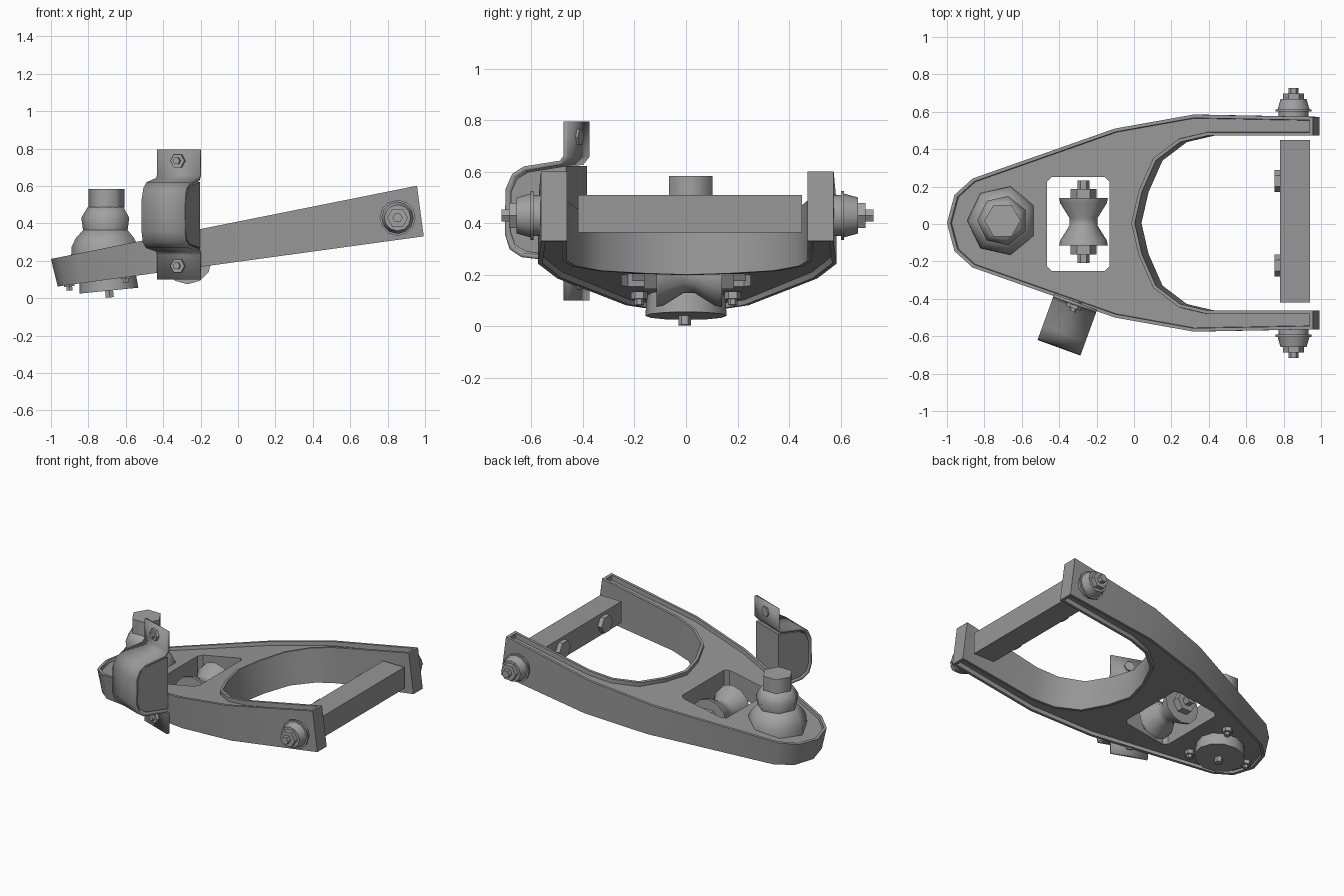
import bpy, bmesh, math
from mathutils import Vector, Matrix

if "Cube" in bpy.data.objects:
    bpy.data.objects.remove(bpy.data.objects["Cube"])

CY = 0.005  # centre line of the arm


def grey(name, v):
    m = bpy.data.materials.new(name)
    m.diffuse_color = (v, v, v, 1)
    m.use_nodes = True
    m.node_tree.nodes["Principled BSDF"].inputs["Base Color"].default_value = m.diffuse_color
    return m


ARM_GREY = grey("dark_grey", 0.155 * 2)
PART_GREY = grey("mid_grey", 0.36)


def finish(name, bm, mat, smooth=None):
    bmesh.ops.recalc_face_normals(bm, faces=bm.faces)
    me = bpy.data.meshes.new(name)
    bm.to_mesh(me)
    bm.free()
    me.materials.append(mat)
    ob = bpy.data.objects.new(name, me)
    bpy.context.collection.objects.link(ob)
    if smooth:
        shade(ob, smooth)
    return ob


def shade(ob, degrees):
    bpy.ops.object.select_all(action='DESELECT')
    bpy.context.view_layer.objects.active = ob
    ob.select_set(True)
    bpy.ops.object.shade_smooth_by_angle(angle=math.radians(degrees))


def lathe(name, profile, n, loc, axis, smooth=None):
    """Closed solid of revolution: profile of (radius, height) along axis."""
    bm = bmesh.new()
    m = Matrix.Translation(loc) @ Vector(axis).to_track_quat('Z', 'Y').to_matrix().to_4x4()
    rings = []
    for r, h in profile:
        angles = [2 * math.pi * i / n for i in range(n)]
        rings.append([bm.verts.new(m @ Vector((r * math.cos(a), r * math.sin(a), h))) for a in angles])
    for a, b in zip(rings, rings[1:]):
        for i in range(n):
            j = (i + 1) % n
            bm.faces.new((a[i], a[j], b[j], b[i]))
    bm.faces.new(rings[0])
    bm.faces.new(rings[-1])
    return finish(name, bm, PART_GREY, smooth)


def bolt(name, loc, axis, r_hex, h_hex, r_stud=0, h_stud=0):
    prof = [(r_hex, 0), (r_hex, h_hex)]
    if r_stud:
        prof += [(r_stud, h_hex), (r_stud, h_stud)]
    return lathe(name, prof, 6, loc, axis)


def prism(bottom, top):
    """Solid between two matching loops of 3D points."""
    bm = bmesh.new()
    a, b = ([bm.verts.new(p) for p in loop] for loop in (bottom, top))
    for i in range(len(a)):
        j = (i + 1) % len(a)
        bm.faces.new((a[i], a[j], b[j], b[i]))
    bm.faces.new(a[::-1])
    bm.faces.new(b)
    bmesh.ops.recalc_face_normals(bm, faces=bm.faces)
    return bm


# Control arm: forked plate with rims, taller and higher towards the fork ends
half = [(-0.942, 0.15), (-0.845, 0.238), (-0.085, 0.505), (0.335, 0.58), (0.975, 0.568),
        (0.975, 0.467), (0.41, 0.467), (0.265, 0.433), (0.135, 0.335), (0.06, 0.166)]
outline = [(-0.982, 0)] + half + [(0.022, 0)] + [(x, -y) for x, y in reversed(half)]
bm = prism([(x, y + CY, 0) for x, y in outline], [(x, y + CY, 1) for x, y in outline])
for t, t_in in ((1, 0.88), (0, 0.12)):
    face = [f for f in bm.faces if all(abs(v.co.z - t) < 1e-5 for v in f.verts)]
    for width in (0.018, 0.002):
        bmesh.ops.inset_region(bm, faces=face, thickness=width, use_even_offset=True)
    for v in face[0].verts:
        v.co.z = t_in
for v in bm.verts:
    t = v.co.z
    v.co.x += 0.018 * (1 - 2 * t)
    x = v.co.x
    v.co.z = (0.195 + 0.137 * x) * (1 - t) + (0.41 + 0.2 * x) * t
arm = finish("control_arm", bm, ARM_GREY)

# Window through the web
c = 0.025
window = [(-0.465 + c, -0.25), (-0.13 - c, -0.25), (-0.13, -0.25 + c), (-0.13, 0.25 - c),
          (-0.13 - c, 0.25), (-0.465 + c, 0.25), (-0.465, 0.25 - c), (-0.465, -0.25 + c)]
cutter = finish("window_cutter", prism([(x, y, -0.5) for x, y in window], [(x, y, 1) for x, y in window]), ARM_GREY)
mod = arm.modifiers.new("window", 'BOOLEAN')
mod.operation = 'DIFFERENCE'
mod.solver = 'EXACT'
mod.object = cutter
bpy.context.view_layer.objects.active = arm
bpy.ops.object.modifier_apply(modifier="window")
bpy.data.objects.remove(cutter)
shade(arm, 35)

# Cross bar between the fork ends, with two bolts on its inner face
bm = bmesh.new()
bmesh.ops.create_cube(bm, size=1, matrix=Matrix.Translation((0.86, 0.015, 0.437))
                      @ Matrix.Diagonal((0.16, 0.87, 0.146, 1)))
finish("cross_bar", bm, ARM_GREY)
for y in (0.23, -0.222):
    bolt("cross_bar_bolt", (0.785, y, 0.437), (-1, 0, 0), 0.06, 0.035)

# Fork bushings with nut and stud
for s in (1, -1):
    lathe("fork_bushing", [(0.08, -0.02), (0.08, 0.025), (0.096, 0.025), (0.096, 0.036), (0.085, 0.036),
                           (0.07, 0.09)], 12, (0.853, CY + s * 0.572, 0.43), (0, s, 0), 35)
    bolt("fork_nut", (0.853, CY + s * 0.66, 0.43), (0, s, 0), 0.056, 0.032, 0.027, 0.062)

# Ball joint: dome, waist ring and six-sided stud
BX, BY = -0.703, 0.018
lathe("ball_joint_boot", [(0.19, 0.2), (0.187, 0.275), (0.165, 0.32), (0.125, 0.365)], 7,
      (BX, BY, 0), (0, 0, 1), 62)
lathe("ball_joint_waist", [(0.125, 0.362), (0.135, 0.43), (0.1, 0.488)], 7, (BX, BY, 0), (0, 0, 1), 62)
lathe("ball_joint_stud", [(0.097, 0.486), (0.097, 0.583)], 6, (BX, BY, 0), (0, 0, 1), 62)

# Ball joint cap under the arm, tilted with it, and its bolts
down = Vector((0.1, 0, -1)).normalized()
lathe("ball_joint_cap", [(0.15, 0), (0.158, 0.1)], 12, (-0.70, 0.0, 0.14), down, 35)
bolt("cap_centre_bolt", (-0.69, -0.005, 0.05), down, 0.025, 0.046)
for a in (180, 62, -62):
    x = -0.70 + 0.205 * math.cos(math.radians(a))
    y = 0.205 * math.sin(math.radians(a))
    bolt("cap_bolt", (x, y, 0.215 + 0.137 * x), down, 0.032, 0.028, 0.018, 0.05)

# Hourglass bushing in the window, with nuts and studs
SX, SY, SZ = -0.27, 0.012, 0.205
lathe("hourglass_bushing", [(0.13, -0.127), (0.125, -0.10), (0.075, -0.02), (0.075, 0.02), (0.125, 0.10),
                            (0.13, 0.127)], 12, (SX, SY, SZ), (0, 1, 0), 50)
for s in (1, -1):
    bolt("hourglass_nut", (SX, SY + s * 0.12, SZ), (0, s, 0), 0.07, 0.055, 0.033, 0.1)

# Strap bracket on the front side, bent sheet following the slanted arm edge
u = Vector((0.94, -0.342, 0))
d = Vector((-0.342, -0.94, 0))
origin = Vector((-0.315, -0.425, 0))
path = [(0, 0.795), (0, 0.66), (0.02, 0.635), (0.17, 0.612), (0.215, 0.585), (0.24, 0.53), (0.243, 0.36),
        (0.225, 0.305), (0.18, 0.277), (0.02, 0.258), (0, 0.235), (0, 0.10)]


def strap_point(e, w, z):
    return origin + d * e + u * w + Vector((0, 0, z))


bm = bmesh.new()
rows = [[bm.verts.new(strap_point(e, w, z)) for w in (-0.122, 0.122)] for e, z in path]
for a, b in zip(rows, rows[1:]):
    bm.faces.new((a[0], a[1], b[1], b[0]))
strap = finish("strap_bracket", bm, ARM_GREY, 35)
sol = strap.modifiers.new("thickness", 'SOLIDIFY')
sol.thickness = 0.018
sol.offset = 0

# Rubber block filling the strap's bulge
block = [(0, 0.622)] + [(e - 0.014, 0.445 + (z - 0.445) * 0.92) for e, z in path[3:9]] + [(0, 0.27)]
finish("strap_block", prism(*[[strap_point(e, w, z) for e, z in block] for w in (-0.12, 0.12)]), ARM_GREY, 35)
for z in (0.735, 0.173):
    p = origin + Vector((0, 0, z))
    bolt("strap_bolt", p, d, 0.04, 0.028, 0.02, 0.045)
    bolt("strap_bolt_back", p, -d, 0.035, 0.018)
